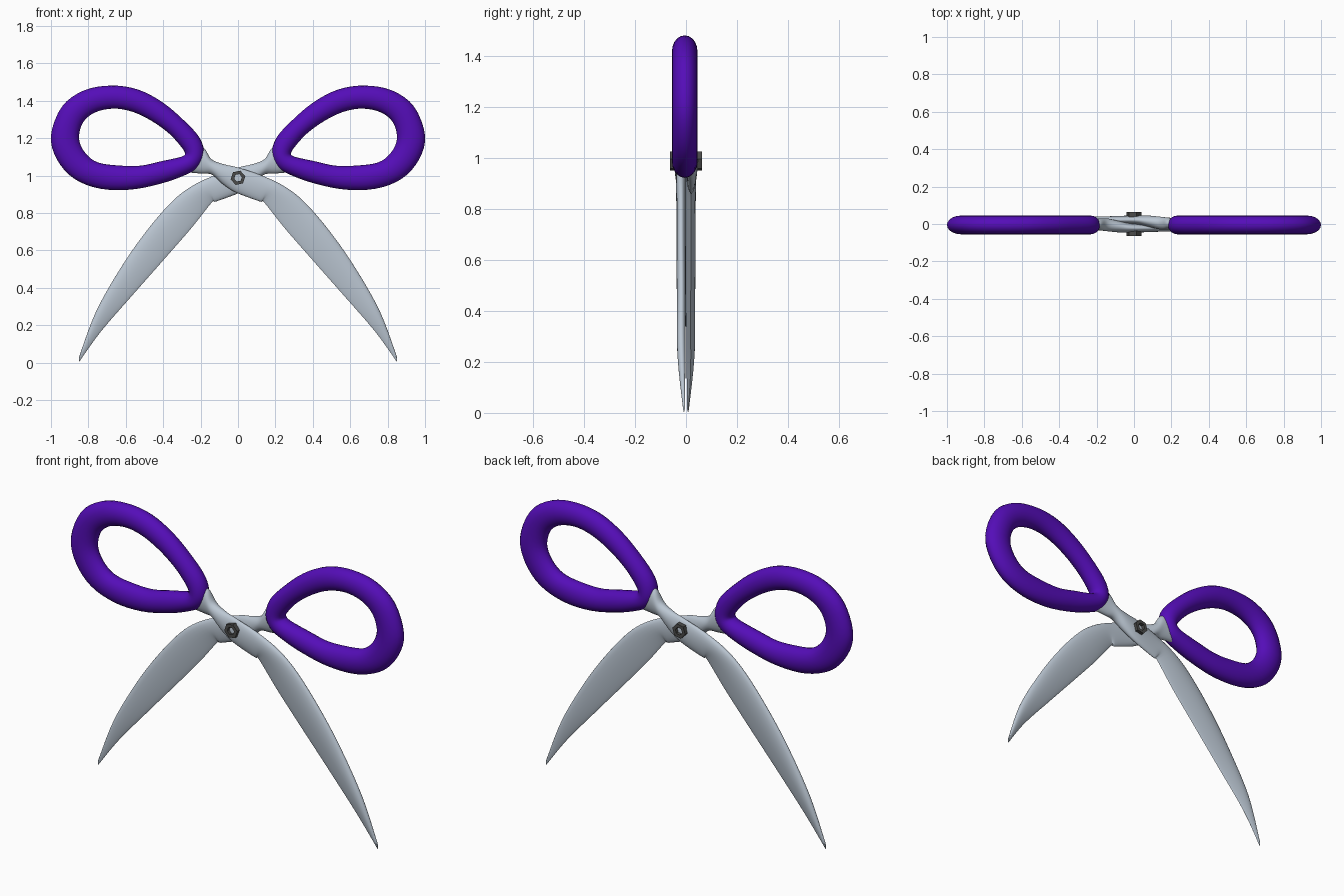
import bpy, bmesh, math

if "Cube" in bpy.data.objects:
    bpy.data.objects.remove(bpy.data.objects["Cube"])


def material(name, rgb):
    m = bpy.data.materials.new(name)
    m.diffuse_color = (*rgb, 1)
    m.use_nodes = True
    m.node_tree.nodes["Principled BSDF"].inputs["Base Color"].default_value = m.diffuse_color
    return m


PURPLE = material("purple plastic", (0.09, 0.004, 0.48))
STEEL = material("pale steel", (0.50, 0.57, 0.65))
DARK = material("dark grey metal", (0.07, 0.07, 0.068))


def smooth_path(rows, steps, closed=False):
    """Catmull-Rom interpolation of rows of numbers."""
    n, out = len(rows), []
    pick = (lambda i: rows[i % n]) if closed else (lambda i: rows[max(0, min(n - 1, i))])
    for i in range(n if closed else n - 1):
        p = [pick(i + k) for k in (-1, 0, 1, 2)]
        for s in range(steps):
            t = s / steps
            out.append([0.5 * (2 * b + (c - a) * t + (2 * a - 5 * b + 4 * c - d) * t * t
                               + (3 * b - a - 3 * c + d) * t ** 3) for a, b, c, d in zip(*p)])
    if not closed:
        out.append(list(rows[-1]))
    return out


def loft(name, sections, mat, closed=False, angle=60):
    """Skin a row of matching cross-sections."""
    bm = bmesh.new()
    rings = [[bm.verts.new(p) for p in sec] for sec in sections]
    n, m = len(rings), len(rings[0])
    for i in range(n if closed else n - 1):
        a, b = rings[i], rings[(i + 1) % n]
        for j in range(m):
            k = (j + 1) % m
            bm.faces.new((a[j], a[k], b[k], b[j]))
    if not closed:
        bm.faces.new(rings[0])
        bm.faces.new(rings[-1])
    bmesh.ops.recalc_face_normals(bm, faces=bm.faces)
    me = bpy.data.meshes.new(name)
    bm.to_mesh(me)
    bm.free()
    me.materials.append(mat)
    ob = bpy.data.objects.new(name, me)
    bpy.context.collection.objects.link(ob)
    bpy.ops.object.select_all(action='DESELECT')
    ob.select_set(True)
    bpy.context.view_layer.objects.active = ob
    bpy.ops.object.shade_smooth_by_angle(angle=math.radians(angle))
    return ob


# Finger loop: outer x, z and inner x, z around the teardrop
LOOP = [
    (.182, 1.112, .283, 1.118), (.203, 1.198, .305, 1.155), (.283, 1.289, .369, 1.225),
    (.401, 1.390, .465, 1.294), (.535, 1.460, .567, 1.342), (.679, 1.481, .668, 1.358),
    (.824, 1.455, .765, 1.337), (.941, 1.369, .829, 1.283), (1.00, 1.214, .850, 1.198),
    (.968, 1.086, .818, 1.123), (.877, .984, .749, 1.070), (.738, .930, .626, 1.053),
    (.572, .925, .519, 1.053), (.412, .957, .417, 1.075), (.289, 1.000, .342, 1.091),
    (.214, 1.043, .299, 1.102)]


def loop_sections(side):
    for ox, oz, ix, iz in smooth_path(LOOP, 4, closed=True):
        sec = []
        for j in range(20):
            t = 2 * math.pi * j / 20
            u = (1 + math.cos(t)) / 2
            sec.append((side * (ix + (ox - ix) * u), -.005 + .05 * math.sin(t), iz + (oz - iz) * u))
        yield sec


for side, label in ((1, "right"), (-1, "left")):
    loft(label + "_finger_loop", list(loop_sections(side)), PURPLE, closed=True)

# Blade and shank: spine x, z, edge x, z, depth centre, half depth, blade shape factor
BLADE = [
    (-.225, 1.160, -.257, 1.016, .000, .030, 0), (-.180, 1.145, -.190, 1.010, -.002, .032, 0),
    (-.140, 1.086, -.140, 1.005, -.005, .034, 0), (-.070, 1.059, -.085, .957, -.015, .030, 0),
    (.000, 1.043, -.010, .909, -.022, .024, 0), (.128, 1.000, .118, .861, -.021, .021, .4),
    (.250, .941, .140, .856, -.020, .020, 1), (.358, .856, .251, .717, -.019, .019, 1),
    (.492, .700, .396, .551, -.019, .019, 1), (.626, .508, .561, .364, -.018, .018, 1),
    (.759, .273, .733, .166, -.018, .016, 1), (.850, .030, .850, .003, -.008, .004, 1)]


def blade_sections(turn):
    for sx, sz, ex, ez, yc, h, k in smooth_path(BLADE, 5):
        sec = []
        for j in range(24):
            t = 2 * math.pi * j / 24
            u = (1 - math.cos(t)) / 2
            blade = max(0, math.sin(math.pi * u ** .65)) ** .7
            f = (1 - k) * abs(math.sin(t)) + k * blade
            y = yc + h * f * (1 if math.sin(t) > 0 else -1)
            sec.append((turn * (sx + (ex - sx) * u), turn * y, sz + (ez - sz) * u))
        yield sec


for turn, label in ((1, "front"), (-1, "back")):
    loft(label + "_blade", list(blade_sections(turn)), STEEL)

# Hollow hexagonal nuts on both sides of the pivot
for turn, label in ((-1, "front"), (1, "back")):
    sections = []
    for r, y in ((.04, .03), (.04, .063), (.021, .063), (.021, .03)):
        sections.append([(r * math.cos(a), turn * y, .988 + r * math.sin(a))
                         for a in (math.radians(60 * i + 12) for i in range(6))])
    loft(label + "_pivot_nut", sections, DARK, closed=True, angle=25)
